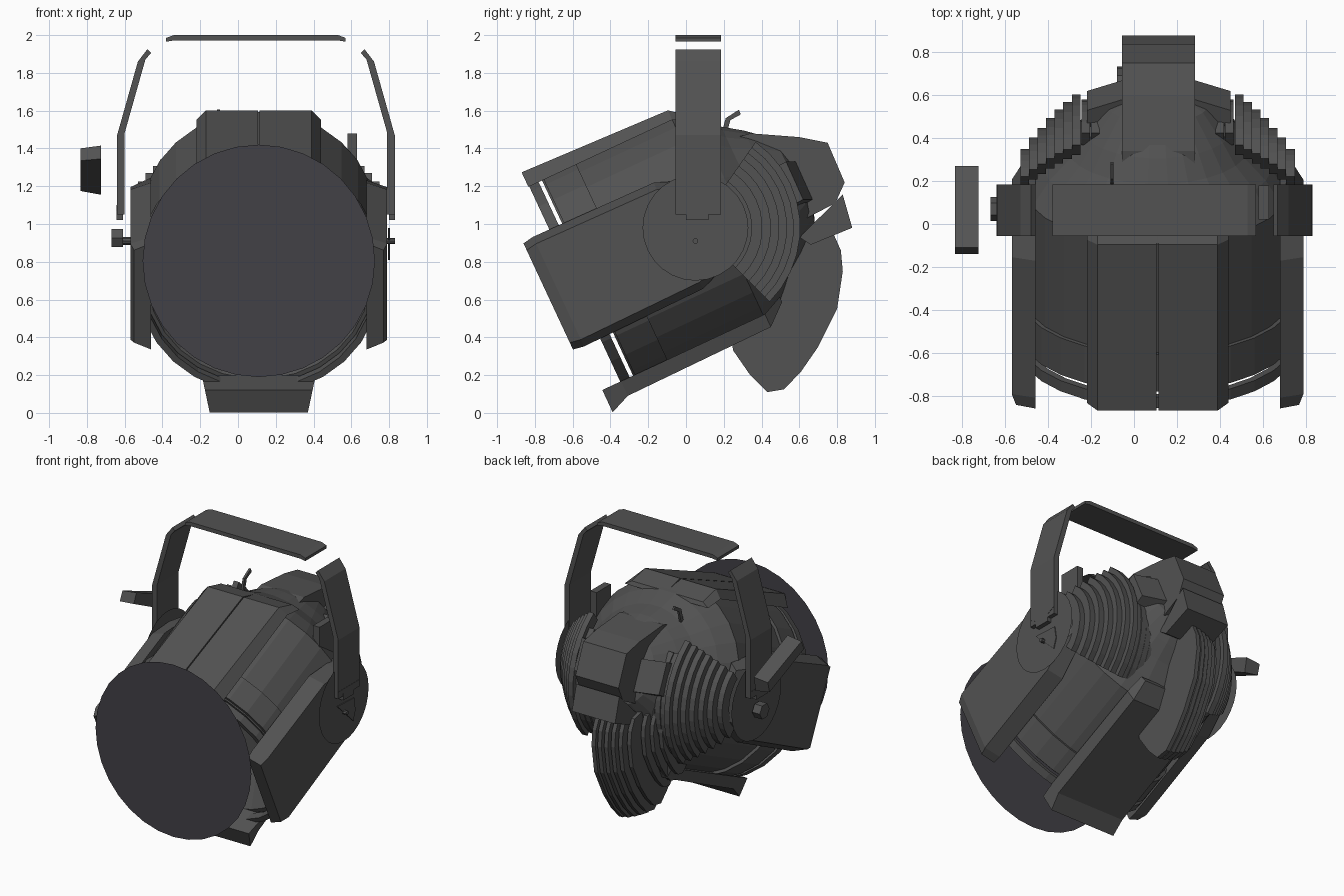
import bpy, bmesh, math
from mathutils import Matrix, Vector

if "Cube" in bpy.data.objects:
    bpy.data.objects.remove(bpy.data.objects["Cube"])

# Tilted lamp frame: local x, s (backward along the barrel), v (up)
CX = 0.11
TILT = Matrix.Translation((CX, 0.05, 0.98)) @ Matrix.Rotation(math.radians(25), 4, 'X')
WORLD = Matrix.Identity(4)


def material(name, col):
    m = bpy.data.materials.new(name)
    m.diffuse_color = (*col, 1)
    m.use_nodes = True
    m.node_tree.nodes["Principled BSDF"].inputs["Base Color"].default_value = m.diffuse_color
    return m


BLACK = material("dark_metal", (0.085, 0.085, 0.085))
GLASS = material("dark_glass", (0.055, 0.052, 0.062))


def add(name, verts, faces, frame=WORLD, mat=BLACK):
    bm = bmesh.new()
    vs = [bm.verts.new(frame @ Vector(v)) for v in verts]
    for f in faces:
        bm.faces.new([vs[i] for i in f])
    bmesh.ops.remove_doubles(bm, verts=bm.verts, dist=1e-5)
    bmesh.ops.recalc_face_normals(bm, faces=bm.faces)
    me = bpy.data.meshes.new(name)
    bm.to_mesh(me)
    bm.free()
    me.materials.append(mat)
    ob = bpy.data.objects.new(name, me)
    bpy.context.collection.objects.link(ob)
    return ob


def loft(name, rings, frame=WORLD, closed=False):
    n, m = len(rings[0]), len(rings)
    faces = []
    for i in range(m if closed else m - 1):
        a, b = i * n, ((i + 1) % m) * n
        faces += [(a + j, a + (j + 1) % n, b + (j + 1) % n, b + j) for j in range(n)]
    if not closed:
        faces += [tuple(range(n)), tuple(range((m - 1) * n, m * n))]
    return add(name, [p for r in rings for p in r], faces, frame)


def prism(name, poly, x0, x1, frame=WORLD):
    return loft(name, [[(x, *p) for p in poly] for x in (x0, x1)], frame)


def revolve(name, prof, n=28, closed=False):
    rings = [[(r * math.cos(2 * math.pi * (k + .5) / n), s, r * math.sin(2 * math.pi * (k + .5) / n))
              for k in range(n)] for s, r in prof]
    return loft(name, rings, TILT, closed)


def panel(name, turn, sections, skirt=0.06, inner=0.57):
    # raised flat panel on the barrel; sections are (s, outer height, half width)
    rings = [[(-w - skirt, s, min(inner, r - .03)), (-w, s, r), (w, s, r), (w + skirt, s, min(inner, r - .03))]
             for s, r, w in sections]
    return loft(name, rings, TILT @ Matrix.Rotation(math.radians(turn), 4, 'Y'))


def rect(y0, z0, y1, z1):
    return [(y0, z0), (y1, z0), (y1, z1), (y0, z1)]


def circle(y, z, r, n):
    return [(y + r * math.cos(2 * math.pi * k / n), z + r * math.sin(2 * math.pi * k / n)) for k in range(n)]


# Barrel with recessed reflector and rear dome
revolve("housing", [(-.2, .04), (-.36, .4), (-.63, .59), (-.63, .62), (.13, .62), (.25, .535),
                    (.35, .43), (.45, .36), (.58, .25), (.65, .08)])
revolve("front_band", [(-.62, .6), (-.62, .64), (-.43, .64), (-.43, .6)], closed=True)
revolve("retaining_ring", [(-.705, .605), (-.705, .64), (-.65, .64), (-.65, .605)], closed=True)

# Flat panels around the barrel; their front ends are the filter clips
for i, (x0, x1) in enumerate(((-.28, -.004), (.004, .28))):
    rings = [[(x0 if i else x0 - .05, s, .57 if s < .2 else .5), (x0, s, r), (x1, s, r),
              (x1 + .05 if i else x1, s, .57 if s < .2 else .5)]
             for s, r in ((-.71, .655), (.13, .625), (.25, .53))]
    loft("top_panel", rings, TILT)
panel("bottom_panel", 180, [(-.81, .70, .26), (-.7, .655, .27), (.14, .645, .27), (.25, .55, .22)], .025)
for t in (90, -90):
    panel("side_panel", t, [(-.86, .66, .27), (-.80, .68, .28), (-.1, .68, .27), (.08, .68, .2), (.2, .62, .16)],
          .04, .57)
    # thin round pivot plate outside each side panel
    disc = circle(.05, .98, .28, 28)
    add("pivot_plate", [(CX + (.69 if t > 0 else -.70), y, z) for y, z in disc], [tuple(range(28))])

# Flat round lens in front
lens = circle(CX, .805, .615, 32)
add("lens", [(x, -.885, z) for x, z in lens], [tuple(range(32))], WORLD, GLASS)

# Closely stacked curved cooling ribs on both shoulders of the dome
for d, r, top in ((.20, .52, 45), (.245, .525, 45), (.29, .53, 45), (.335, .53, 45), (.38, .555, 55), (.42, .52, 55),
                  (.46, .485, 55), (.50, .445, 55), (.54, .40, 55), (.58, .355, 55), (.62, .30, 55)):
    arc = [math.radians(-45 + k * (top + 45) / 10) for k in range(11)]
    rib = [(.05 + r * math.cos(a), .98 + r * math.sin(a)) for a in arc]
    rib += [(.05 + (r - .08) * math.cos(a), .98 + (r - .08) * math.sin(a)) for a in reversed(arc)]
    for sg in (-1, 1):
        prism("shoulder_rib", rib, CX + sg * (d - .02), CX + sg * (d + .02))

# Large hanging fins at the lower back, shrinking towards one side
LOBE = [(.3, 1.0), (.66, .98), (.78, .95), (.82, .86), (.83, .75), (.8, .55), (.7, .35), (.61, .22), (.52, .125),
        (.43, .11), (.34, .2), (.25, .33), (.2, .6)]


def lobe(f):
    return [(.2 + (y - .2) * f, .95 + (z - .95) * f) for y, z in LOBE]


for k, f in enumerate((1, .99, .97, .945, .91, .85, .7, .64, .58)):
    x = .15 - .043 * k
    prism("hanging_fin", lobe(f), x - .015, x + .015)
prism("fin_core", lobe(.88), -.03, .15)
prism("fin_core_side", lobe(.54), -.2, .0)

# Rear connection box and its cover
prism("rear_box", [(.2, 1.44), (.34, 1.48), (.6, 1.46), (.75, 1.43), (.84, 1.22), (.79, 1.11), (.58, 1.0), (.3, 1.2)],
      -.055, .285)
prism("rear_cover", [(.6, .93), (.83, 1.155), (.88, .98), (.66, .89)], -.055, .285)
loft("rear_collar", [[(x, y - dy, z) for y, z in ((.5, 1.29), (.58, 1.33), (.67, 1.13), (.58, 1.08))]
                     for x, dy in ((-.22, .05), (-.055, 0), (.285, 0), (.45, .05))])

# Small bent latch on top of the dome and side tab
prism("latch", [(.18, 1.45), (.21, 1.46), (.235, 1.55), (.29, 1.58), (.28, 1.605), (.21, 1.56)], -.11, -.095)
prism("side_tab", rect(.02, 1.15, .18, 1.48), .58, .63)

# Hanging yoke: two bent arms and a separate top bar
for sg in (-1, 1):
    def X(d):
        return CX - .015 + sg * d
    path = [(.735, 1.05, .695), (.735, 1.47, .695), (.625, 1.86, .585), (.575, 1.925, .555)]
    rings = [[(X(o), -.055, z), (X(o), .185, z), (X(i), .185, z + .012 * (z > 1.4)), (X(i), -.055, z + .012 * (z > 1.4))]
             for o, z, i in path[:3]]
    o, z, i = path[3]
    rings.append([(X(o), -.055, z), (X(o), .185, z), (X(i), .185, z - .02), (X(i), -.055, z - .02)])
    loft("yoke_arm", rings)
    prism("yoke_tongue", [(0, 1.02), (.12, 1.02), (.12, 1.07), (.185, 1.1), (-.055, 1.1), (0, 1.07)],
          X(.705), X(.737))
loft("yoke_top_bar", [[(x, -.055, z0), (x, .185, z0), (x, .185, z1), (x, -.055, z1)]
                      for x, z0, z1 in ((-.38, 1.965, 1.985), (-.34, 1.972, 2), (.53, 1.972, 2), (.57, 1.965, 1.985))])

# Pivot hardware: bolt, wedge marker, knob and locking handle
prism("pivot_bolt", circle(.05, .91, .015, 8), .78, .83)
prism("angle_marker", [(-.03, .98), (.16, .97), (.175, .88), (.15, .81)], .795, .806)
prism("pivot_knob", circle(.07, .925, .055, 6), -.67, -.61)
prism("knob_shaft", circle(.07, .91, .02, 8), -.62, -.56)
loft("locking_handle", [[(-.835, -.14, 1.335), (-.835, -.11, 1.40), (-.835, .27, 1.25), (-.835, .25, 1.175)],
                        [(-.725, -.14, 1.345), (-.725, -.11, 1.415), (-.725, .27, 1.26), (-.725, .25, 1.155)]])
